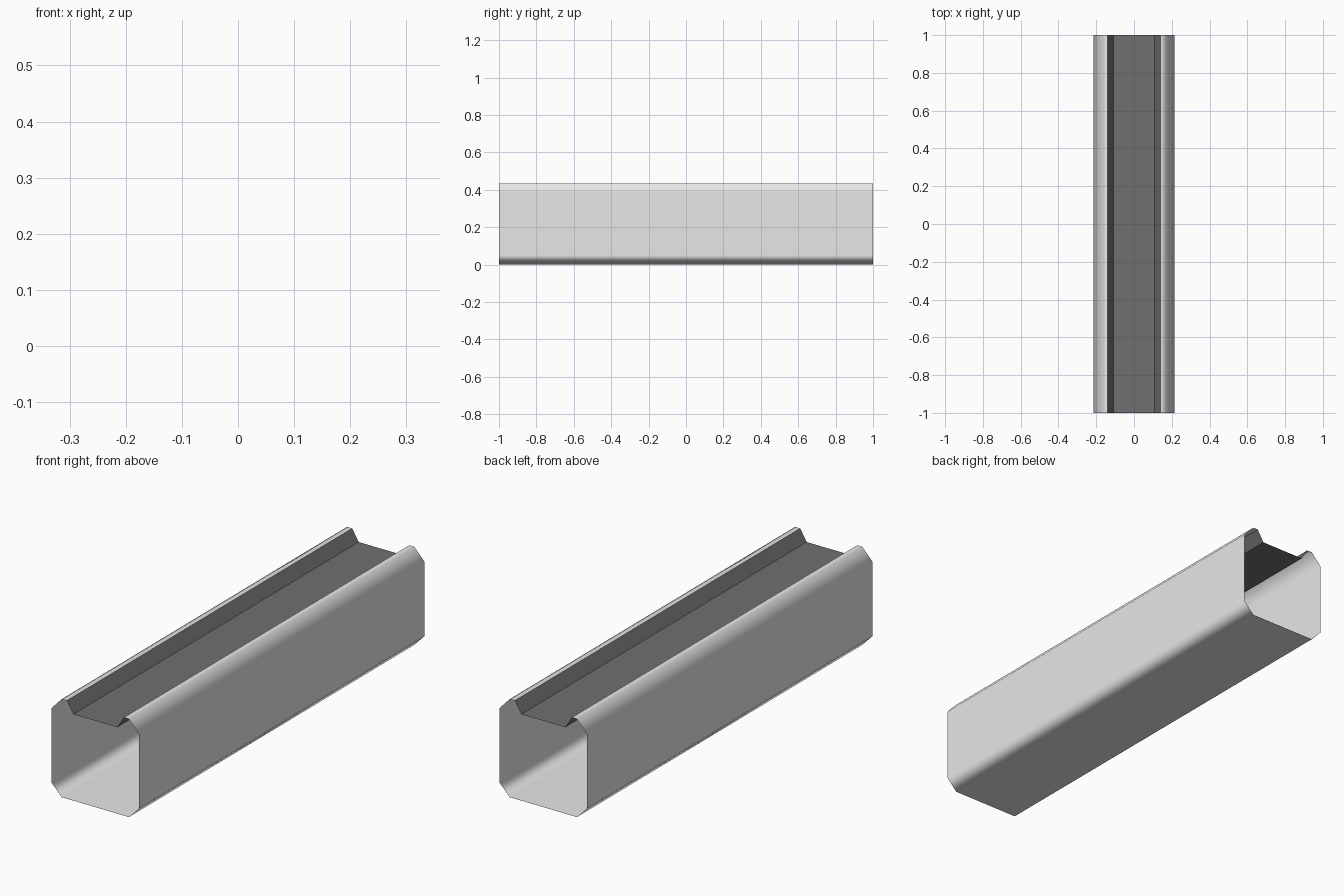
import bpy, bmesh

if "Cube" in bpy.data.objects:
    bpy.data.objects.remove(bpy.data.objects["Cube"])


def material(name, rgb):
    m = bpy.data.materials.new(name)
    m.diffuse_color = (*rgb, 1)
    m.use_nodes = True
    m.node_tree.nodes["Principled BSDF"].inputs["Base Color"].default_value = m.diffuse_color
    return m


def strip(name, profile, mat, smooth):
    """Sweep an open (x, z) profile along y as a thin open sheet."""
    bm = bmesh.new()
    rows = [[bm.verts.new((x, y, z)) for x, z in profile] for y in (-1, 1)]
    for i in range(len(profile) - 1):
        bm.faces.new((rows[0][i], rows[0][i + 1], rows[1][i + 1], rows[1][i]))
    for f in bm.faces:
        f.smooth = smooth
    me = bpy.data.meshes.new(name)
    bm.to_mesh(me)
    bm.free()
    me.materials.append(mat)
    ob = bpy.data.objects.new(name, me)
    bpy.context.collection.objects.link(ob)
    if smooth:
        # flat walls keep their shading, narrow corners blend
        mod = ob.modifiers.new("corner_blend", 'WEIGHTED_NORMAL')
        mod.weight = 100
    return ob


light = material("light grey casing", (0.8, 0.8, 0.8))
dark = material("dark grey belt", (0.16, 0.16, 0.16))

# casing: left rim, down round the bottom, up to the right rim (outward normals)
left = [(-0.14, 0.435), (-0.165, 0.435), (-0.215, 0.382), (-0.215, 0.052), (-0.165, 0)]
casing = strip("casing", left + [(-x, z) for x, z in reversed(left)], light, True)

# dark bed sunk between the rims
half = [(0.14, 0.435), (0.108, 0.383)]
bed = strip("bed", [(-x, z) for x, z in half] + half[::-1], dark, False)
